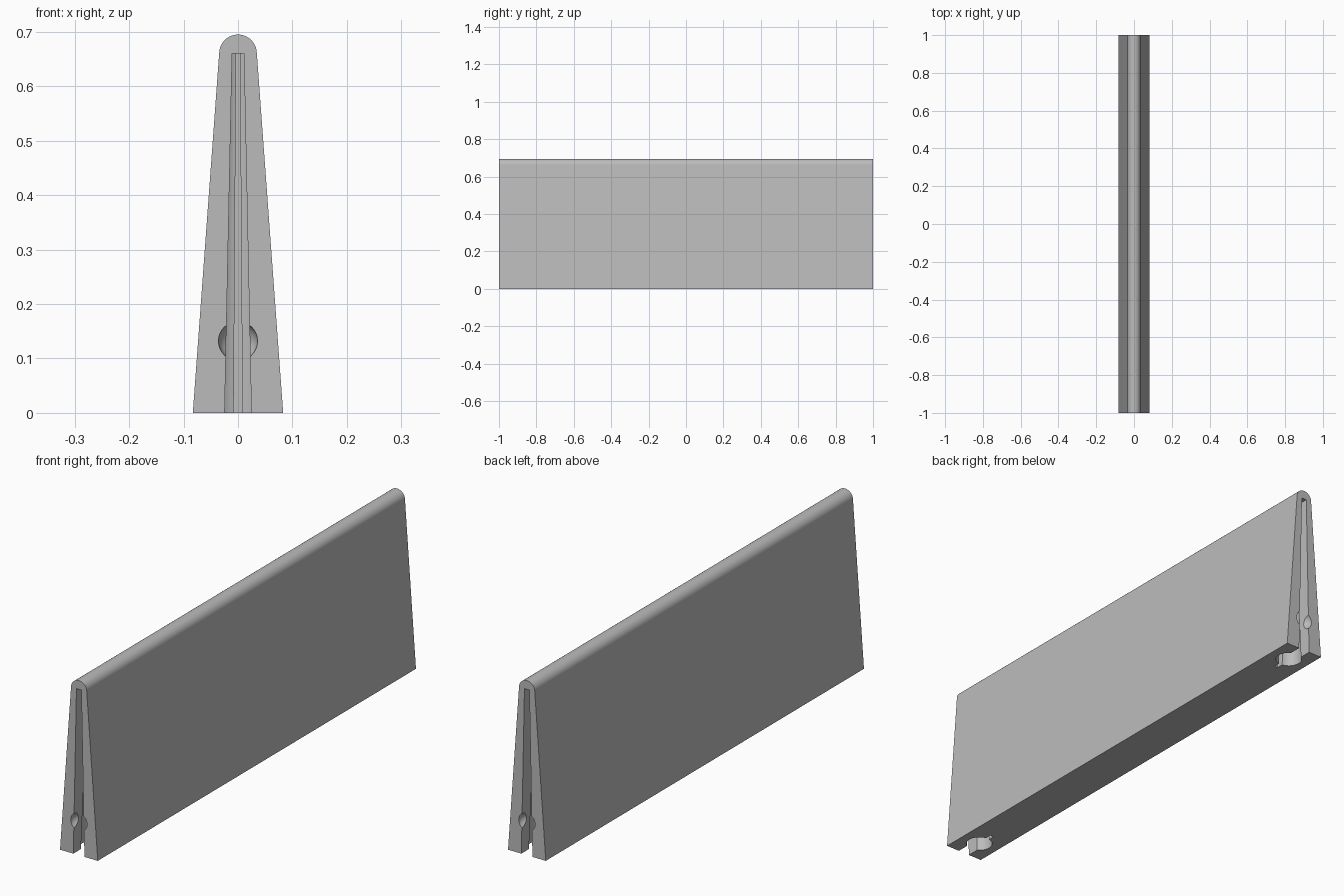
import bpy
import bmesh
from math import sin, cos, asin, pi, radians

scene = bpy.context.scene
cube = bpy.data.objects.get("Cube")
if cube:
    bpy.data.objects.remove(cube, do_unlink=True)

grey = bpy.data.materials.new("plain grey")
grey.use_nodes = True
color = (0.5, 0.5, 0.5, 1)
grey.diffuse_color = color
grey.node_tree.nodes["Principled BSDF"].inputs["Base Color"].default_value = color


def loft(name, start, end):
    """Solid between two matching closed outlines."""
    bm = bmesh.new()
    a = [bm.verts.new(p) for p in start]
    b = [bm.verts.new(p) for p in end]
    bm.faces.new(a)
    bm.faces.new(b)
    for i in range(len(a)):
        j = (i + 1) % len(a)
        bm.faces.new((a[i], a[j], b[j], b[i]))
    bmesh.ops.recalc_face_normals(bm, faces=bm.faces)
    mesh = bpy.data.meshes.new(name)
    bm.to_mesh(mesh)
    bm.free()
    mesh.materials.append(grey)
    obj = bpy.data.objects.new(name, mesh)
    scene.collection.objects.link(obj)
    return obj


# Tapered panel with a rounded top ridge
profile = [(-0.083, 0), (0.083, 0)]
for i in range(25):
    t = radians(4) + (pi - radians(8)) * i / 24
    profile.append((0.0345 * cos(t), 0.6605 + 0.0345 * sin(t)))
panel = loft("tapered_panel", [(x, -1, z) for x, z in profile],
             [(x, 1, z) for x, z in profile])


def keyhole(end, z, scale):
    """Open mouth, round chamber and narrow slit, seen in plan."""
    mouth, chamber, slit = 0.0245 * scale, 0.049 * scale, 0.008 * scale
    first = asin(mouth / chamber)
    last = pi - asin(slit / chamber)
    half = [(mouth, -0.05)]
    for i in range(17):
        t = first + (last - first) * i / 16
        half.append((chamber * sin(t), 0.09 - chamber * cos(t)))
    half.append((slit, 0.165))
    plan = half + [(-x, d) for x, d in reversed(half)]
    return [(x, end * (1 - d), z) for x, d in plan]


def cut(cutter):
    cutter.hide_render = True
    cutter.hide_viewport = True
    mod = panel.modifiers.new(cutter.name, "BOOLEAN")
    mod.operation = "DIFFERENCE"
    mod.solver = "EXACT"
    mod.object = cutter


# Slots and round dimples at both ends
cutters = []
for end, side in ((-1, "front"), (1, "back")):
    slot = loft(side + "_slot_cutter", keyhole(end, -0.02, 1.017),
                keyhole(end, 0.66, 0.44))
    bpy.ops.mesh.primitive_uv_sphere_add(segments=32, ring_count=16, radius=0.036,
                                         location=(0, end, 0.132))
    dimple = bpy.context.object
    dimple.name = side + "_dimple_cutter"
    dimple.data.materials.append(grey)
    for cutter in (slot, dimple):
        cut(cutter)
        cutters.append(cutter)

# Bake the cuts and shade the round surfaces smooth
bpy.context.view_layer.update()
result = bpy.data.meshes.new_from_object(
    panel.evaluated_get(bpy.context.evaluated_depsgraph_get()))
panel.modifiers.clear()
panel.data = result
panel.data.materials.clear()
panel.data.materials.append(grey)
for poly in panel.data.polygons:
    poly.material_index = 0
for cutter in cutters:
    bpy.data.objects.remove(cutter, do_unlink=True)
bpy.ops.object.select_all(action="DESELECT")
panel.select_set(True)
bpy.context.view_layer.objects.active = panel
bpy.ops.object.shade_smooth_by_angle(angle=radians(30))
